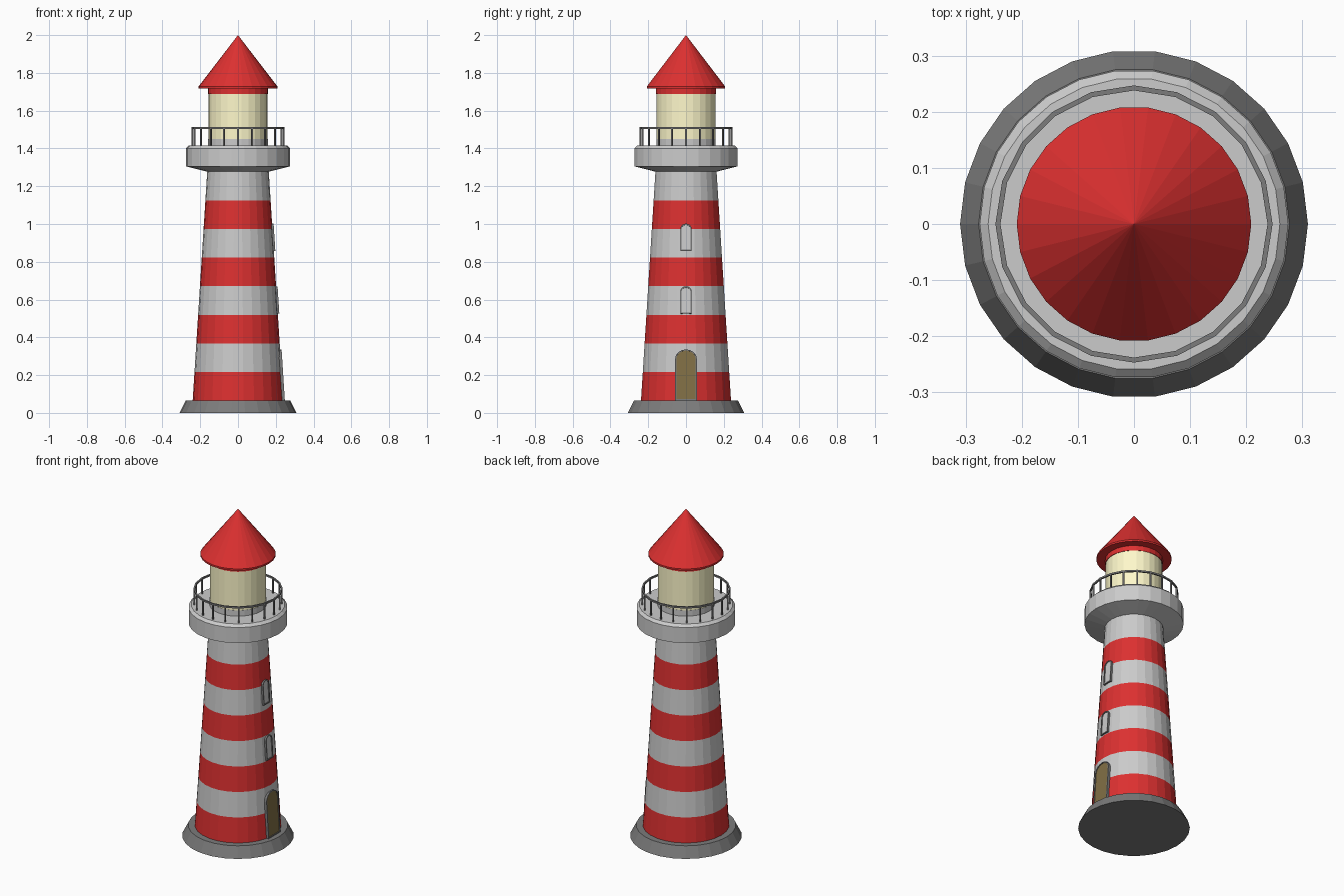
import bpy, bmesh, math
from mathutils import Matrix

if "Cube" in bpy.data.objects:
    bpy.data.objects.remove(bpy.data.objects["Cube"])

SIDES = 26


def material(name, r, g, b):
    m = bpy.data.materials.new(name)
    m.diffuse_color = (r, g, b, 1)
    m.use_nodes = True
    m.node_tree.nodes["Principled BSDF"].inputs["Base Color"].default_value = m.diffuse_color
    return m


RED = material("red_paint", 0.72, 0.03, 0.03)
WHITE = material("pale_grey", 0.8, 0.8, 0.8)
DARK = material("dark_grey", 0.2, 0.2, 0.2)
GLOW = material("lamp_yellow", 1.0, 0.95, 0.6)
WOOD = material("brown_wood", 0.22, 0.16, 0.06)


def finish(name, bm, mats):
    bmesh.ops.recalc_face_normals(bm, faces=bm.faces)
    me = bpy.data.meshes.new(name)
    bm.to_mesh(me)
    bm.free()
    for m in mats:
        me.materials.append(m)
    ob = bpy.data.objects.new(name, me)
    bpy.context.collection.objects.link(ob)
    return ob


def lathe(name, profile, mats, n=SIDES, pick=lambda i: 0, closed=False):
    """Revolve (radius, z) points; pick(i) gives the material of segment i."""
    bm = bmesh.new()
    rings = []
    for r, z in profile:
        if r == 0:
            rings.append([bm.verts.new((0, 0, z))] * n)
        else:
            rings.append([bm.verts.new((r * math.cos(k * math.tau / n),
                                        r * math.sin(k * math.tau / n), z)) for k in range(n)])
    for i in range(len(rings) if closed else len(rings) - 1):
        a, b = rings[i], rings[(i + 1) % len(rings)]
        for k in range(n):
            j = (k + 1) % n
            corners = list(dict.fromkeys((a[k], a[j], b[j], b[k])))
            bm.faces.new(corners).material_index = pick(i)
    return finish(name, bm, mats)


# Plinth
lathe("base", [(0, 0), (0.31, 0), (0.277, 0.065), (0, 0.065)], [DARK])

# Striped tapering tower
Z0, Z1, R0, R1 = 0.065, 1.277, 0.24, 0.163
wall = [(R0 + (R1 - R0) * i / 8, Z0 + (Z1 - Z0) * i / 8) for i in range(9)]
lathe("tower", wall, [RED, WHITE], pick=lambda i: i % 2)

# Gallery platform
lathe("gallery", [(0, 1.277), (0.163, 1.277), (0.275, 1.305), (0.275, 1.4),
                  (0.26, 1.415), (0, 1.415)], [WHITE])

# Lantern room and roof
lathe("lantern_sill", [(0.158, 1.41), (0.158, 1.45), (0, 1.45)], [WHITE])
lathe("lantern", [(0.157, 1.45), (0.157, 1.69)], [GLOW])
lathe("roof", [(0, 1.688), (0.16, 1.688), (0.16, 1.718), (0.209, 1.718),
               (0.209, 1.728), (0, 2.0)], [RED])

# Railing: hoop plus posts
lathe("handrail", [(0.238, 1.503), (0.247, 1.503), (0.247, 1.513), (0.238, 1.513)],
      [DARK], n=20, closed=True)
bm = bmesh.new()
for k in range(20):
    m = (Matrix.Rotation(k * math.tau / 20, 4, 'Z') @ Matrix.Translation((0.2425, 0, 1.458))
         @ Matrix.Diagonal((0.008, 0.008, 0.094, 1)))
    bmesh.ops.create_cube(bm, size=1, matrix=m)
finish("railing_posts", bm, [DARK])


def arch(w, h, rise, lift=0):
    """Round-topped outline in (y, z)."""
    pts = [(-w / 2, lift), (w / 2, lift)]
    for k in range(9):
        a = math.pi * k / 8
        pts.append((w / 2 * math.cos(a), lift + h - rise + rise * math.sin(a)))
    return pts


def opening(name, z, w, h, rise, t, pane_mat):
    """Framed arched panel lying on the sloped wall on the +x side."""
    place = (Matrix.Translation((R0 + (R1 - R0) * (z - Z0) / (Z1 - Z0), 0, z))
             @ Matrix.Rotation(math.atan((R1 - R0) / (Z1 - Z0)), 4, 'Y'))
    outer = arch(w, h, rise)
    inner = arch(w - 2 * t, h - 2 * t, rise - t, t)
    # frame
    bm = bmesh.new()
    loops = [[bm.verts.new((x, *p)) for p in pts]
             for x, pts in ((-0.02, outer), (0.008, outer), (0.008, inner), (-0.02, inner))]
    n = len(outer)
    for i in range(4):
        a, b = loops[i], loops[(i + 1) % 4]
        for k in range(n):
            j = (k + 1) % n
            bm.faces.new((a[k], a[j], b[j], b[k]))
    finish(name + "_frame", bm, [DARK]).matrix_world = place
    # panel
    bm = bmesh.new()
    bm.faces.new([bm.verts.new((0.004, *p)) for p in inner])
    bm.faces.ensure_lookup_table()
    bm.normal_update()
    if bm.faces[0].normal.x < 0:
        bm.faces[0].normal_flip()
    me_ob = bpy.data.meshes.new(name)
    bm.to_mesh(me_ob)
    bm.free()
    me_ob.materials.append(pane_mat)
    ob = bpy.data.objects.new(name, me_ob)
    bpy.context.collection.objects.link(ob)
    ob.matrix_world = place


# Door and two windows
opening("door", 0.066, 0.115, 0.27, 0.05, 0.006, WOOD)
opening("lower_window", 0.525, 0.06, 0.145, 0.027, 0.007, WHITE)
opening("upper_window", 0.857, 0.06, 0.145, 0.027, 0.007, WHITE)
